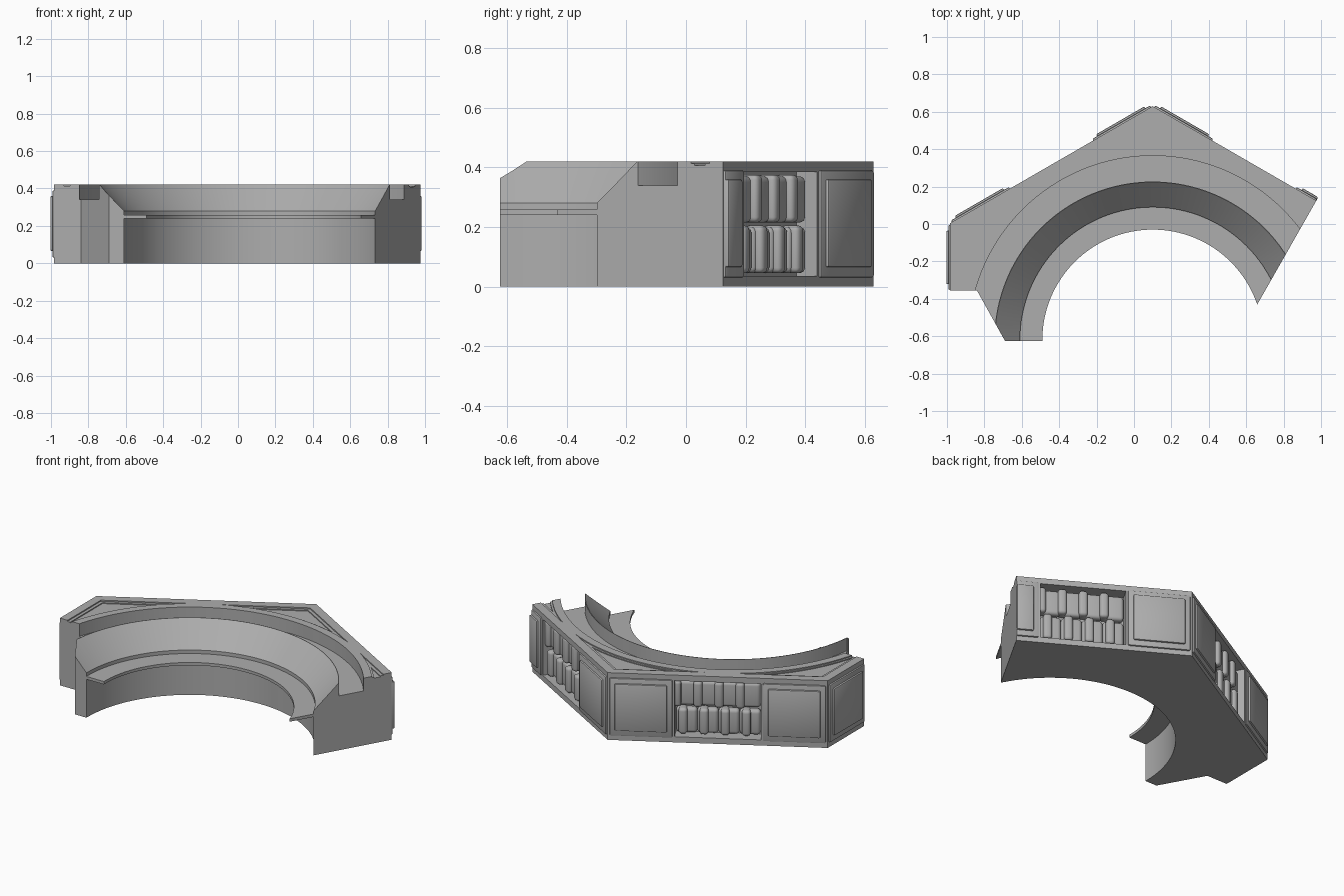
import bpy, bmesh
from math import sin, cos, pi, radians
from mathutils import Matrix, Vector

if "Cube" in bpy.data.objects:
    bpy.data.objects.remove(bpy.data.objects["Cube"], do_unlink=True)

CX, CY = 0.1, -0.62      # centre of the ring
HEX_R, TOP = 1.25, 0.42

grey = bpy.data.materials.new("plain grey")
grey.use_nodes = True
grey.diffuse_color = (0.42, 0.42, 0.42, 1)
grey.node_tree.nodes["Principled BSDF"].inputs["Base Color"].default_value = (0.42, 0.42, 0.42, 1)


def finish(name, bm, matrix=Matrix()):
    bmesh.ops.recalc_face_normals(bm, faces=bm.faces)
    mesh = bpy.data.meshes.new(name)
    bm.to_mesh(mesh)
    bm.free()
    obj = bpy.data.objects.new(name, mesh)
    obj.matrix_world = matrix
    bpy.context.collection.objects.link(obj)
    mesh.materials.append(grey)
    return obj


def prism(name, points, z0, z1):
    bm = bmesh.new()
    face = bm.faces.new([bm.verts.new((x, y, z0)) for x, y in points])
    out = bmesh.ops.extrude_face_region(bm, geom=[face])
    verts = [v for v in out["geom"] if isinstance(v, bmesh.types.BMVert)]
    bmesh.ops.translate(bm, verts=verts, vec=(0, 0, z1 - z0))
    return finish(name, bm)


def lathe(name, profile, steps=128):
    # closed profile turned around the ring centre
    bm = bmesh.new()
    verts = [bm.verts.new((r, 0, z)) for r, z in profile]
    edges = [bm.edges.new(p) for p in zip(verts, verts[1:])]
    bmesh.ops.spin(bm, geom=verts + edges, cent=(0, 0, 0), axis=(0, 0, 1),
                   angle=2 * pi, steps=steps, use_merge=True)
    bmesh.ops.remove_doubles(bm, verts=bm.verts, dist=0.0001)
    return finish(name, bm, Matrix.Translation((CX, CY, 0)))


def box(name, matrix, s, d, z):
    # s along the wall, d outward from it, z up
    bm = bmesh.new()
    bmesh.ops.create_cube(bm, size=1)
    for v in bm.verts:
        v.co = [lo + (hi - lo) * (c + 0.5) for c, (lo, hi) in zip(v.co, (s, d, z))]
    return finish(name, bm, matrix)


def apply(obj, kind, **settings):
    mod = obj.modifiers.new(kind, kind)
    for key, value in settings.items():
        setattr(mod, key, value)
    bpy.context.view_layer.objects.active = obj
    bpy.ops.object.modifier_apply(modifier=mod.name)


def cut(obj, cutter):
    apply(obj, "BOOLEAN", operation="DIFFERENCE", solver="EXACT", object=cutter)
    bpy.data.objects.remove(cutter, do_unlink=True)


def circle(radius, count, start=pi / 2):
    return [(CX + radius * cos(start + 2 * pi * i / count),
             CY + radius * sin(start + 2 * pi * i / count)) for i in range(count)]


def wall_frame(origin, degrees):
    return Matrix.Translation(Vector((*origin, 0))) @ Matrix.Rotation(radians(degrees), 4, "Z")


# Main body: part of a hexagonal block
apex, corner = circle(HEX_R, 6)[:2]
body = prism("ring_body", [apex, corner, (corner[0], -0.355), (-0.84, -0.355),
                           (-0.69, -0.625), (-0.3, -0.625), (CX, CY),
                           (0.6, -0.534), (0.975, 0.125)], 0, TOP)

# Round bore with thin ledge, sloped rim and upper channel
cut(body, lathe("bore_cutter", [
    (0, -0.1), (0.71, -0.1), (0.71, 0.24), (0.59, 0.24), (0.59, 0.258), (0.71, 0.258),
    (0.71, 0.28), (0.844, TOP), (0.844, TOP + 0.01), (0.847, TOP + 0.01),
    (0.847, 0.34), (0.985, 0.34), (0.985, 0.5), (0, 0.5)]))

# Stepped shallow recesses in the top corners
for apothem, radius, depth in ((1.03, 1.033, 0.007), (1.012, 1.045, 0.013)):
    recess = prism("corner_recess_cutter", circle(apothem / cos(pi / 6), 6), TOP - depth, 0.6)
    cut(recess, prism("recess_core", circle(radius, 128), 0.3, 0.7))
    cut(body, recess)

# Outer walls: start point, turn, panel spans, whether a window fits
walls = [("left", (corner[0], -0.355), 90, [(0.003, 0.35)], False),
         ("back_right", corner, 30, [(0.01, 0.368), (0.882, 1.24)], True),
         ("back_left", apex, -30, [(0.01, 0.368), (0.882, 1.01)], True)]
parts = [body]
for side, origin, turn, spans, window in walls:
    frame = wall_frame(origin, turn)
    # Raised two-step panels
    for n, (a, b) in enumerate(spans):
        last = b if abs(b - 1.01) < 0.01 else b - 0.03
        for label, s, d, z in (("panel_frame", (a, b), 0.01, (0.03, 0.39)),
                               ("panel_face", (a + 0.03, last), 0.021, (0.065, 0.36))):
            panel = box(f"{side}_{label}_{n + 1}", frame, s, (-0.02, d), z)
            apply(panel, "BEVEL", width=0.008, segments=2)
            parts.append(panel)
    if not window:
        continue
    # Window recess with two rows of rounded bags and narrow ribs
    cut(body, box("window_cutter", frame, (0.38, 0.87), (-0.08, 0.1), (0.035, 0.385)))
    for row, z0, shift in (("lower", 0.045, -0.035), ("upper", 0.215, 0)):
        for i in range(4):
            s = 0.385 + i * 0.12
            bag = box(f"{side}_{row}_bag_{i + 1}", frame, (s, s + 0.12),
                      (-0.085, -0.035), (z0, z0 + 0.155))
            apply(bag, "BEVEL", width=0.02, segments=4)
            s += 0.09 + shift
            rib = box(f"{side}_{row}_rib_{i + 1}", frame, (s, s + 0.05),
                      (-0.085, -0.012), (z0, z0 + 0.16))
            apply(rib, "BEVEL", width=0.018, segments=4)
            parts += [bag, rib]

# Smooth curved surfaces, keep edges sharp
bpy.ops.object.select_all(action="DESELECT")
for obj in parts:
    obj.select_set(True)
bpy.context.view_layer.objects.active = body
bpy.ops.object.shade_smooth_by_angle(angle=radians(30))
